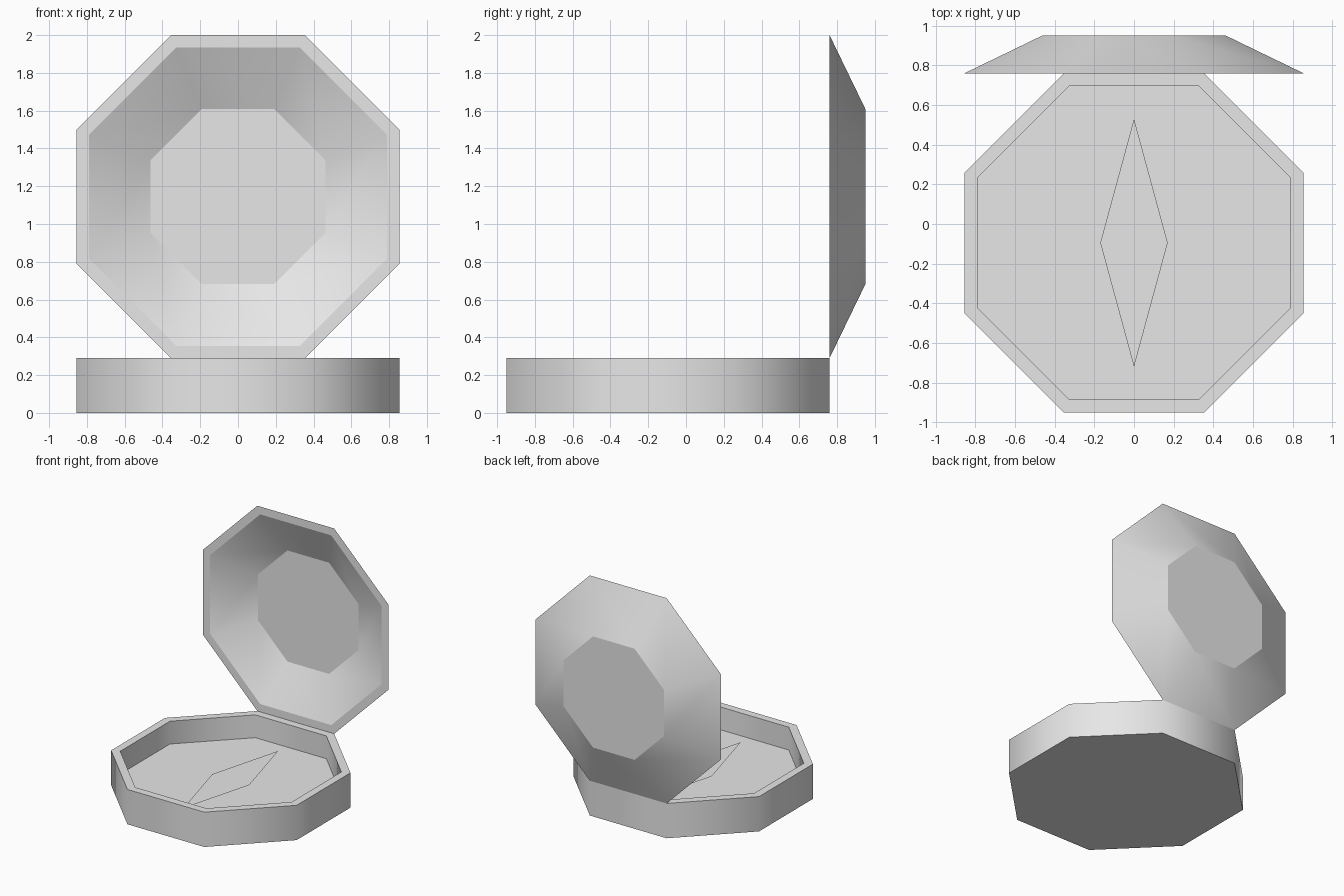
import bpy, bmesh
from math import pi, cos, sin

if "Cube" in bpy.data.objects:
    bpy.data.objects.remove(bpy.data.objects["Cube"], do_unlink=True)

SIDES = 8
OUTER, INNER, PANEL = 0.855, 0.79, 0.463   # distances from centre to flat sides

grey = bpy.data.materials.new("light grey")
grey.use_nodes = True
grey.diffuse_color = (0.8, 0.8, 0.8, 1)
grey.node_tree.nodes["Principled BSDF"].inputs["Base Color"].default_value = (0.8, 0.8, 0.8, 1)


def add_object(name, bm, location, tilt=0):
    mesh = bpy.data.meshes.new(name)
    bm.to_mesh(mesh)
    bm.free()
    mesh.materials.append(grey)
    obj = bpy.data.objects.new(name, mesh)
    obj.location = location
    obj.rotation_euler.x = tilt
    bpy.context.collection.objects.link(obj)
    return obj


def octagon_shell(name, profile, location, tilt=0):
    """Octagonal rings joined in order and closed at both ends; only the walls are smooth."""
    bm = bmesh.new()
    rings = []
    for apothem, height in profile:
        radius = apothem / cos(pi / SIDES)
        angles = [(i + 0.5) * 2 * pi / SIDES for i in range(SIDES)]
        rings.append([bm.verts.new((radius * cos(a), radius * sin(a), height)) for a in angles])
    for low, high in zip(rings, rings[1:]):
        for i in range(SIDES):
            j = (i + 1) % SIDES
            face = bm.faces.new((low[i], low[j], high[j], high[i]))
            face.smooth = abs(low[0].co.z - high[0].co.z) > 0.001
    bm.faces.new(rings[0])
    bm.faces.new(rings[-1])
    bmesh.ops.recalc_face_normals(bm, faces=bm.faces)
    # Keep the borders of the flat faces crisp
    for edge in bm.edges:
        edge.smooth = all(f.smooth for f in edge.link_faces)
    return add_object(name, bm, location, tilt)


# Hollow base tray
octagon_shell("base_tray",
              [(OUTER, 0), (OUTER, 0.29), (INNER, 0.29), (INNER, 0.10)],
              (0, -0.095, 0))

# Open lid standing upright on the rear edge of the tray
octagon_shell("lid",
              [(PANEL, 0.19), (OUTER, 0), (INNER, 0), (PANEL, 0.165)],
              (0, 0.76, 1.145), -pi / 2)

# Flat diamond needle above the tray floor
bm = bmesh.new()
bm.faces.new([bm.verts.new((x, y, 0)) for x, y in
              ((0, -0.625), (0.17, 0), (0, 0.625), (-0.17, 0))])
add_object("needle", bm, (0, -0.095, 0.14))
